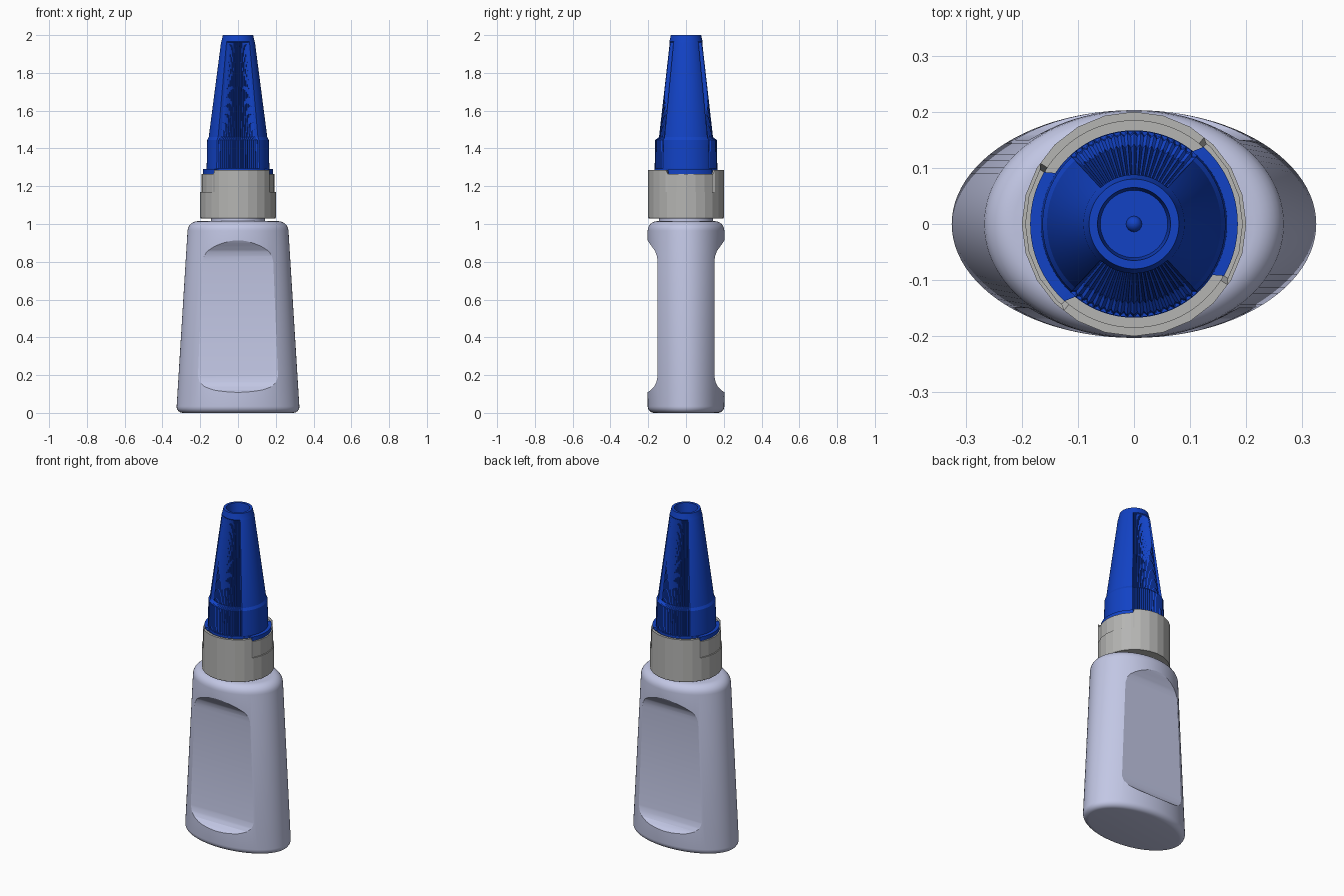
import bpy, bmesh
from math import sin, cos, pi, radians, degrees

if "Cube" in bpy.data.objects:
    bpy.data.objects.remove(bpy.data.objects["Cube"])


def material(name, rgb):
    m = bpy.data.materials.new(name)
    m.diffuse_color = (*rgb, 1)
    m.use_nodes = True
    m.node_tree.nodes["Principled BSDF"].inputs["Base Color"].default_value = m.diffuse_color
    return m


BOTTLE = material("bottle_plastic", (0.54, 0.57, 0.78))
GREY = material("collar_plastic", (0.46, 0.46, 0.45))
BLUE = material("cap_plastic", (0.006, 0.055, 0.56))


def loft(name, rings, mat=None, smooth=None):
    """Skin a stack of equal-length rings and close both ends."""
    bm = bmesh.new()
    loops = [[bm.verts.new(p) for p in ring] for ring in rings]
    n = len(loops[0])
    for a, b in zip(loops, loops[1:]):
        for i in range(n):
            j = (i + 1) % n
            bm.faces.new((a[i], a[j], b[j], b[i]))
    bm.faces.new(loops[0][::-1])
    bm.faces.new(loops[-1])
    bmesh.ops.recalc_face_normals(bm, faces=bm.faces)
    me = bpy.data.meshes.new(name)
    bm.to_mesh(me)
    bm.free()
    ob = bpy.data.objects.new(name, me)
    bpy.context.collection.objects.link(ob)
    if mat:
        me.materials.append(mat)
    if smooth:
        shade(ob, smooth)
    return ob


def shade(ob, angle):
    bpy.ops.object.select_all(action='DESELECT')
    ob.select_set(True)
    bpy.context.view_layer.objects.active = ob
    bpy.ops.object.shade_smooth_by_angle(angle=radians(angle))


def ellipse(rx, ry, z, n=96):
    return [(rx * cos(2 * pi * i / n), ry * sin(2 * pi * i / n), z) for i in range(n)]


def ring(n, fr, fz):
    """Ring whose radius and height are functions of the angle index."""
    return [(fr(i) * cos(2 * pi * i / n), fr(i) * sin(2 * pi * i / n), fz(i)) for i in range(n)]


# Bottle body: tapered oval with rounded bottom and shoulder edges
def fillet(z0, r, sign):
    return [(z0 + sign * r * (1 - cos(a)), r * (1 - sin(a)))
            for a in (radians(15 * k) for k in range(7))]


levels = fillet(0, 0.035, 1) + fillet(1.015, 0.05, -1)[::-1]
body = loft("bottle_body", [ellipse(0.327 - 0.062 * z - d, 0.203 - d, z) for z, d in levels], BOTTLE)

# Flat grip recesses, cut into front and back
profile = [(0.21, 0.10), (0.202, 0.11), (0.185, 0.122), (0.168, 0.14), (0.156, 0.165), (0.15, 0.195),
           (0.15, 0.80), (0.154, 0.83), (0.163, 0.855), (0.18, 0.88), (0.195, 0.90), (0.21, 0.925),
           (0.30, 0.925), (0.30, 0.10)]
for side, label in ((-1, "front"), (1, "back")):
    cutter = loft(label + "_recess_cutter",
                  [[(x, side * y, z) for y, z in profile] for x in (-0.5, 0.5)])
    mod = body.modifiers.new(label + "_recess", 'BOOLEAN')
    mod.operation = 'DIFFERENCE'
    mod.solver = 'EXACT'
    mod.object = cutter
    bpy.context.view_layer.objects.active = body
    bpy.ops.object.modifier_apply(modifier=mod.name)
    bpy.data.objects.remove(cutter)
shade(body, 25)

# Neck
loft("bottle_neck", [ellipse(0.143, 0.143, z, 48) for z in (1.0, 1.06)], BOTTLE, 30)

# Collar: 24-sided ring, notched on both sides for the cap tabs
NC = 120


def in_tab(i, n=NC):
    a = 360 * i / n
    return (a + 31) % 180 < 80


def facet(i):
    t = 360 * i / NC % 15 - 7.5
    return 0.2 * cos(radians(7.5)) / cos(radians(t))


def panel(i):
    return facet(i) - (0.006 if in_tab(i) else 0)


def rim(i):
    return 1.266 if in_tab(i) else 1.287


loft("collar", [
    ring(NC, lambda i: 0.13, lambda i: 1.03),
    ring(NC, lambda i: facet(i) - 0.003, lambda i: 1.03),
    ring(NC, facet, lambda i: 1.035),
    ring(NC, facet, lambda i: 1.17),
    ring(NC, panel, lambda i: 1.17),
    ring(NC, panel, rim),
    ring(NC, lambda i: 0.184, rim),
    ring(NC, lambda i: 0.184, lambda i: 1.262),
    ring(NC, lambda i: 0.13, lambda i: 1.262),
], GREY, 10)

# Cap: ribbed on front and back, smooth panels on the sides, hollow top
NR = 168


def ribbed(r, face_drop, depth):
    def f(i):
        if abs(sin(2 * pi * i / NR)) < sin(radians(48)):
            return r
        return r - face_drop - (depth if i % 2 else 0)
    return f


cap_levels = [
    (1.25, 0.160, 0, 0), (1.295, 0.166, 0, 0),
    (1.295, 0.166, 0, 0.006), (1.445, 0.163, 0, 0.006),
    (1.46, 0.155, 0.012, 0.008), (1.96, 0.090, 0.004, 0.005),
    (1.965, 0.088, 0, 0), (2.0, 0.080, 0, 0),
    (2.0, 0.065, 0, 0), (1.94, 0.060, 0, 0),
]
loft("cap", [ring(NR, ribbed(r, drop, dep), lambda i, z=z: z)
             for z, r, drop, dep in cap_levels], BLUE, 15)

# Cap flange with two opposite locking tabs
def flange_r(i):
    return 0.185 if in_tab(i) else 0.167


def flange_low(i):
    return 1.266 if in_tab(i) else 1.275


loft("cap_flange", [
    ring(NC, lambda i: 0.14, flange_low),
    ring(NC, flange_r, flange_low),
    ring(NC, flange_r, lambda i: 1.290),
    ring(NC, lambda i: 0.14, lambda i: 1.292),
], BLUE, 30)

# Small moulding nub in the cap's hollow top
loft("cap_nub", [ellipse(0.014 * cos(a), 0.014 * cos(a), 1.94 + 0.014 * sin(a), 24)
                 for a in (0, 0.4, 0.8, 1.2, 1.5)], BLUE, 40)
